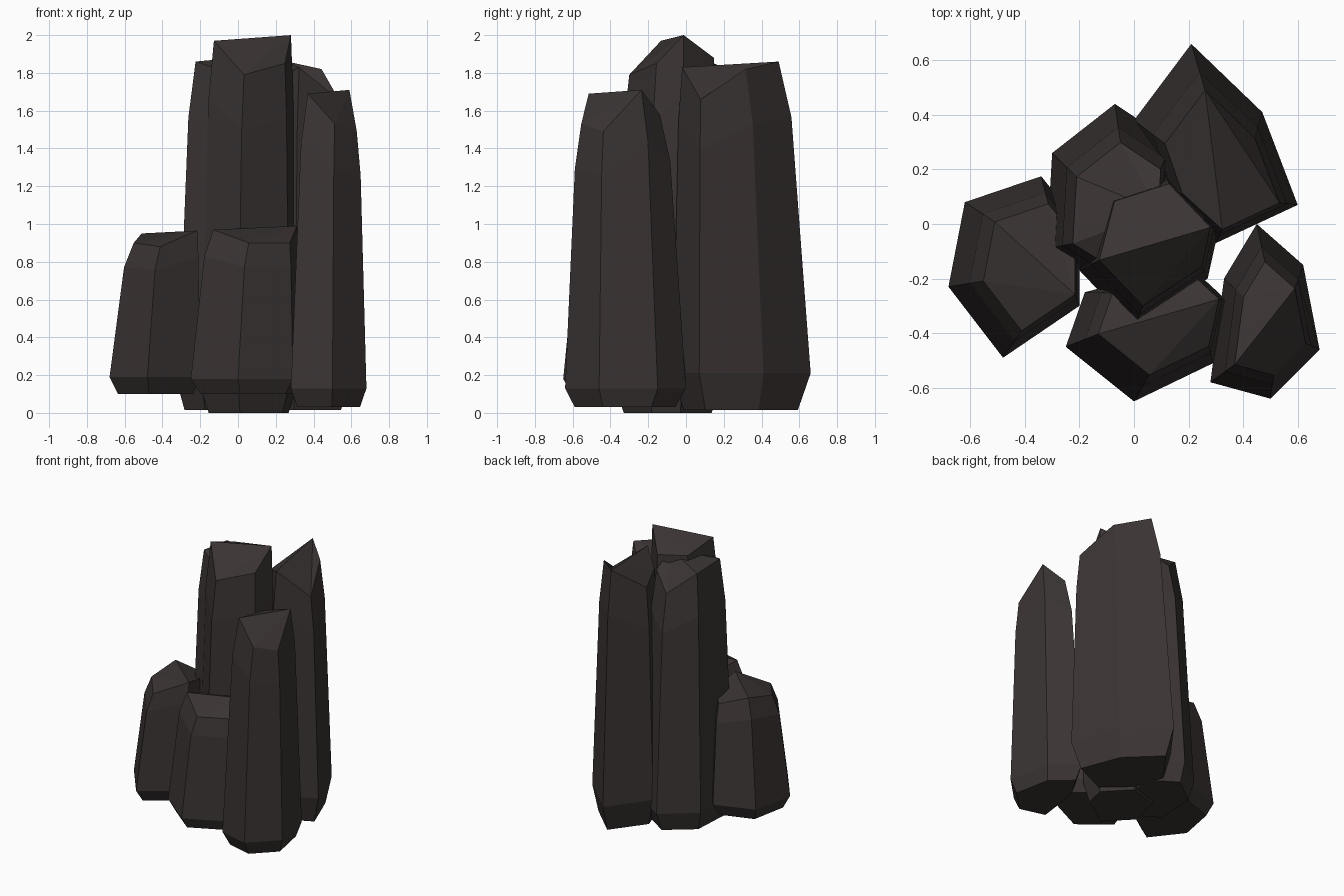
import bpy
import bmesh
from mathutils import Vector

cube = bpy.data.objects.get("Cube")
if cube:
    bpy.data.objects.remove(cube, do_unlink=True)

stone = bpy.data.materials.new("dark brown stone")
stone.use_nodes = True
colour = (0.042, 0.034, 0.033, 1)
stone.diffuse_color = colour
stone.node_tree.nodes["Principled BSDF"].inputs["Base Color"].default_value = colour


def crystal(name, outline, heights, taper, lean, belly, foot, peak):
    """Leaning faceted column: foot, belly, shoulder and tilted top rings.

    outline: plan points of the widest ring; heights: rim height at each corner;
    peak: index of the rim corner where the top facets meet.
    """
    wide = [Vector((x, y, belly)) for x, y in outline]
    centre = sum(wide, Vector()) / len(wide)
    shift = Vector((*lean, 0))

    rim = []
    for point, z in zip(wide, heights):
        corner = centre + (point - centre) * taper + shift
        corner.z = z
        rim.append(corner)

    shoulder = []
    for low, high in zip(wide, rim):
        corner = low.lerp(high, 0.6)
        corner.z = high.z - 0.16 * (high.z - foot)
        shoulder.append(corner)

    base = []
    for point in wide:
        corner = centre.lerp(point, 0.83)
        corner.z = foot
        base.append(corner)

    bm = bmesh.new()
    rings = [[bm.verts.new(p) for p in ring] for ring in (base, wide, shoulder, rim)]
    count = len(outline)

    # Side facets
    for lower, upper in zip(rings, rings[1:]):
        for i in range(count):
            j = (i + 1) % count
            bm.faces.new((lower[i], lower[j], upper[j], upper[i]))

    # Flat underside and top facets fanning out from the peak
    bm.faces.new(rings[0][::-1])
    top = rings[-1][peak:] + rings[-1][:peak]
    for a, b in zip(top[1:], top[2:]):
        bm.faces.new((top[0], a, b))

    bmesh.ops.recalc_face_normals(bm, faces=bm.faces)
    mesh = bpy.data.meshes.new(name)
    bm.to_mesh(mesh)
    bm.free()
    mesh.materials.append(stone)
    obj = bpy.data.objects.new(name, mesh)
    bpy.context.collection.objects.link(obj)


# Tall columns
crystal("centre_column",
        [(0, -.38), (.27, -.2), (.31, -.02), (.12, .18), (-.13, .1), (-.2, -.17)],
        [1.79, 1.85, 2, 1.88, 1.9, 1.97], .8, (.02, .02), .14, 0, 2)
crystal("back_right_column",
        [(.3, -.07), (.6, .07), (.47, .41), (.21, .66), (0, .38), (.09, .12)],
        [1.83, 1.66, 1.82, 1.86, 1.7, 1.75], .7, (.03, -.05), .21, .015, 3)
crystal("back_left_column",
        [(-.07, .44), (-.3, .26), (-.32, -.09), (-.19, -.17), (.13, .08), (.14, .3)],
        [1.7, 1.84, 1.86, 1.83, 1.89, 1.8], .7, (.03, -.05), .15, .015, 4)
crystal("front_left_column",
        [(.45, 0), (.33, -.2), (.28, -.58), (.5, -.64), (.68, -.46), (.62, -.15)],
        [1.58, 1.66, 1.69, 1.53, 1.49, 1.71], .65, (.02, -.02), .13, .03, 5)

# Short columns
crystal("short_right_column",
        [(-.48, -.49), (-.2, -.3), (-.2, 0), (-.34, .175), (-.62, .08), (-.68, -.23)],
        [.88, .965, .93, .88, .95, .9], .7, (.05, -.01), .19, .1, 1)
crystal("short_front_column",
        [(0, -.65), (.29, -.51), (.34, -.28), (.2, -.15), (-.18, -.25), (-.25, -.45)],
        [.9, .9, .99, .92, .93, .97], .75, (.04, .03), .18, .1, 2)
